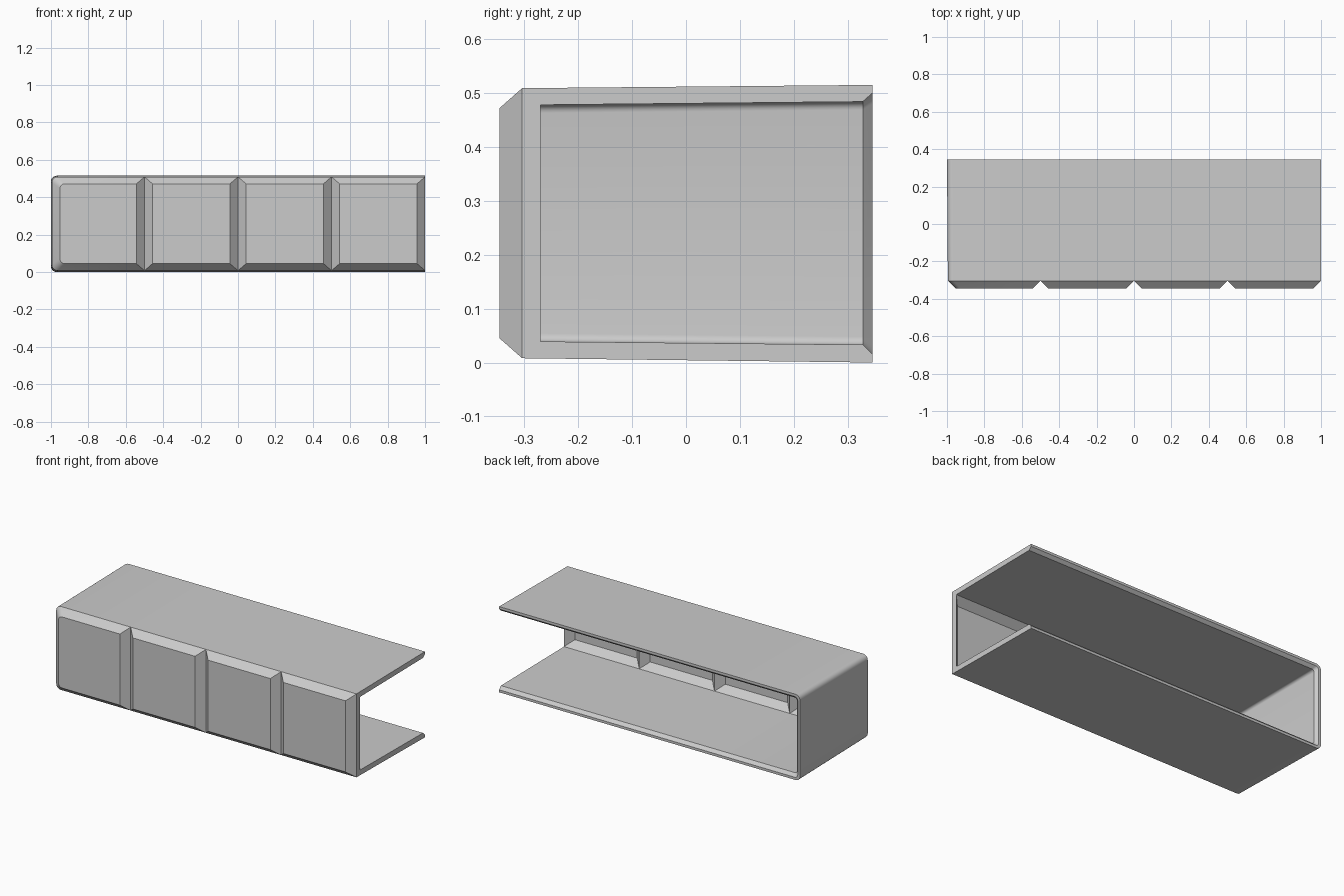
import bpy, bmesh, math

cube = bpy.data.objects.get("Cube")
if cube:
    bpy.data.objects.remove(cube)

grey = bpy.data.materials.new("plain grey")
grey.use_nodes = True
colour = (0.6, 0.6, 0.6, 1)
grey.diffuse_color = colour
grey.node_tree.nodes["Principled BSDF"].inputs["Base Color"].default_value = colour

bm = bmesh.new()
ARC = 5
SPLITS = (1, 0.5, 0, -0.5)   # open end and panel grooves


def ring(y, left, low, high, radius):
    """C-shaped path: top edge, rounded closed end, bottom edge."""
    pts = [(x, high) for x in SPLITS]
    for centre, start in ((high - radius, 90), (low + radius, 180)):
        for i in range(ARC + 1):
            a = math.radians(start + 90 * i / ARC)
            pts.append((left + radius + radius * math.cos(a), centre + radius * math.sin(a)))
    pts += [(x, low) for x in reversed(SPLITS)]
    return [bm.verts.new((x, y, z)) for x, z in pts]


def panel(base, depth, inset_x, inset_z):
    """Frustum panel pushed towards the front from a base outline."""
    xs, zs = [v.co.x for v in base], [v.co.z for v in base]
    cx, cz = (min(xs) + max(xs)) / 2, (min(zs) + max(zs)) / 2
    sx = 1 - 2 * inset_x / (max(xs) - min(xs))
    sz = 1 - 2 * inset_z / (max(zs) - min(zs))
    face = [bm.verts.new((cx + (v.co.x - cx) * sx, v.co.y - depth, cz + (v.co.z - cz) * sz))
            for v in base]
    bm.faces.new(face)
    for i in range(len(base)):
        j = (i + 1) % len(base)
        bm.faces.new((base[i], base[j], face[j], face[i]))


# Outer skin, chamfered back lip and inner skin, front to back to front
rings = [
    ring(-0.304, -0.995, 0.008, 0.509, 0.03),
    ring(0.346, -1.0, 0.0, 0.515, 0.03),
    ring(0.346, -0.985, 0.015, 0.50, 0.02),
    ring(0.328, -0.968, 0.033, 0.484, 0.015),
    ring(-0.27, -0.963, 0.039, 0.478, 0.015),
]
for a, b in zip(rings, rings[1:]):
    for i in range(len(a) - 1):
        bm.faces.new((a[i], a[i + 1], b[i + 1], b[i]))

# Rim of the open end
outer, inner = rings[0], rings[-1]
for end in (0, -1):
    bm.faces.new([r[end] for r in rings])
bm.faces.new((outer[0], outer[-1], inner[-1], inner[0]))

# Raised front panels and matching pockets inside
for r in (outer, inner):
    bases = [[r[k], r[k + 1], r[-2 - k], r[-1 - k]] for k in range(3)]
    bases.append(r[3:len(r) - 3])
    for base in bases:
        panel(base, 0.042, 0.043, 0.037)

bmesh.ops.recalc_face_normals(bm, faces=bm.faces)
mesh = bpy.data.meshes.new("panelled_shell")
bm.to_mesh(mesh)
bm.free()
mesh.materials.append(grey)
shell = bpy.data.objects.new("panelled_shell", mesh)
bpy.context.collection.objects.link(shell)

bpy.ops.object.select_all(action="DESELECT")
shell.select_set(True)
bpy.context.view_layer.objects.active = shell
bpy.ops.object.shade_smooth_by_angle(angle=math.radians(30))
